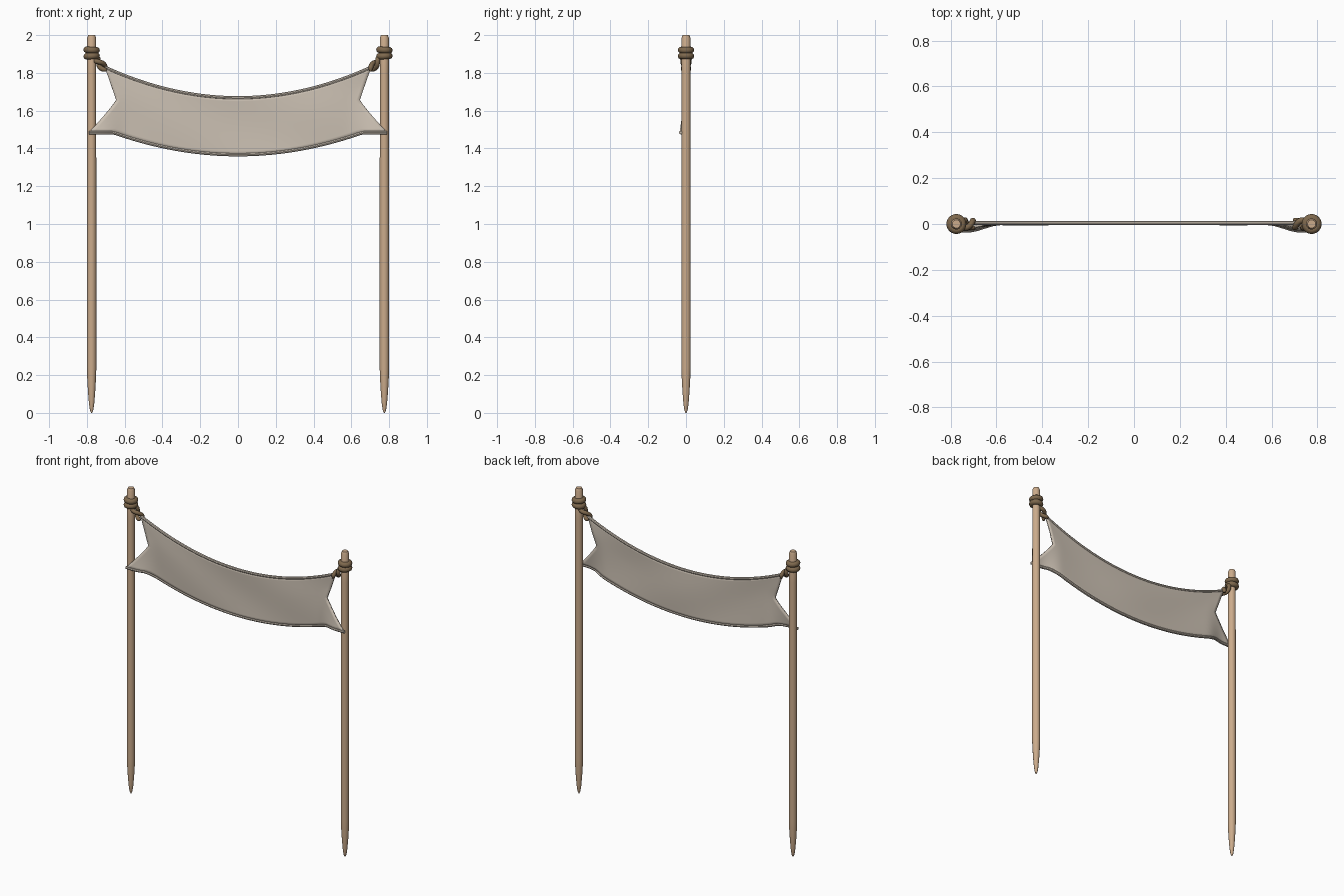
import bpy, bmesh, math
from mathutils import Vector

if "Cube" in bpy.data.objects:
    bpy.data.objects.remove(bpy.data.objects["Cube"])


def material(name, rgb):
    m = bpy.data.materials.new(name)
    m.diffuse_color = (*rgb, 1)
    m.use_nodes = True
    m.node_tree.nodes["Principled BSDF"].inputs["Base Color"].default_value = m.diffuse_color
    return m


WOOD = material("tan wood", (0.60, 0.41, 0.26))
CLOTH = material("pale canvas", (0.60, 0.53, 0.45))
ROPE = material("brown rope", (0.21, 0.14, 0.075))


def finish(name, bm, mat):
    bmesh.ops.recalc_face_normals(bm, faces=bm.faces)
    me = bpy.data.meshes.new(name)
    bm.to_mesh(me)
    bm.free()
    me.materials.append(mat)
    me.polygons.foreach_set("use_smooth", [True] * len(me.polygons))
    me.set_sharp_from_angle(angle=math.radians(40))
    ob = bpy.data.objects.new(name, me)
    bpy.context.collection.objects.link(ob)
    return ob


def tube(bm, pts, radii, sides=10, closed=False):
    """Sweep a circle along points."""
    pts = [Vector(p) for p in pts]
    n = len(pts)
    rings = []
    for i, p in enumerate(pts):
        a = pts[(i - 1) % n] if closed else pts[max(i - 1, 0)]
        b = pts[(i + 1) % n] if closed else pts[min(i + 1, n - 1)]
        t = (b - a).normalized()
        ref = Vector((0, 1, 0)) if abs(t.y) < 0.9 and not closed else Vector((0, 0, 1))
        s = t.cross(ref).normalized()
        w = t.cross(s)
        r = radii[i] if isinstance(radii, list) else radii
        rings.append([bm.verts.new(p + r * (math.cos(k * math.tau / sides) * s
                      + math.sin(k * math.tau / sides) * w)) for k in range(sides)])
    for i in range(n if closed else n - 1):
        A, B = rings[i], rings[(i + 1) % n]
        for k in range(sides):
            bm.faces.new((A[k], A[(k + 1) % sides], B[(k + 1) % sides], B[k]))
    if not closed:
        bm.faces.new(rings[0])
        bm.faces.new(rings[-1])


# Banner outline: v runs bottom to top, u from left to right
def banner_point(u, v):
    if v < 0.5:
        edge = 0.645 + 0.145 * (1 - 2 * v) ** 1.1
    else:
        edge = 0.645 + 0.06 * (2 * v - 1)
    x = u * edge
    bottom = min(1.367 + 0.27 * (u * 0.79) ** 2, 1.484)
    top = 1.668 + 0.33 * (u * 0.70) ** 2
    z = bottom + (top - bottom) * v
    # soft folds, with the lower corners drawn in front of the poles
    y = 0.004 + 0.005 * math.sin(7 * x + 5 * z) * math.sin(math.pi * v)
    f = min(max((abs(x) - 0.58) / 0.15, 0), 1)
    y -= 0.033 * f * f * (3 - 2 * f) * max(0, 1 - 1.4 * v)
    return Vector((x, y, z))


# Cloth sheet
NU, NV = 64, 16
bm = bmesh.new()
grid = [[bm.verts.new(banner_point(2 * i / NU - 1, j / NV)) for i in range(NU + 1)]
        for j in range(NV + 1)]
for j in range(NV):
    for i in range(NU):
        bm.faces.new((grid[j][i], grid[j][i + 1], grid[j + 1][i + 1], grid[j + 1][i]))
cloth = finish("banner_cloth", bm, CLOTH)
mod = cloth.modifiers.new("thickness", "SOLIDIFY")
mod.thickness = 0.010
mod.offset = 0

# Rolled hems on the upper and lower edges
for name, v in (("lower_hem", 0), ("upper_hem", 1)):
    bm = bmesh.new()
    tube(bm, [banner_point(2 * i / NU - 1, v) for i in range(NU + 1)], 0.009, 8)
    finish(name, bm, CLOTH)

# Pole profile: radius and height, sharpened foot and worn top
PROFILE = [(0.003, 0), (0.009, 0.015), (0.014, 0.05), (0.019, 0.11), (0.0235, 0.19),
           (0.025, 0.24), (0.025, 1.0), (0.024, 1.8), (0.024, 1.985), (0.018, 2.0)]

for side, s in (("left", -1), ("right", 1)):
    px = 0.775 * s
    bm = bmesh.new()
    tube(bm, [(px, 0, z) for r, z in PROFILE], [r for r, z in PROFILE], 14)
    finish(side + "_pole", bm, WOOD)

    # Rope coils around the pole
    bm = bmesh.new()
    for z, tilt in ((1.889, 0.06), (1.921, -0.06)):
        ring = []
        for k in range(24):
            a = k * math.tau / 24
            ring.append((px + 0.026 * math.cos(a), 0.026 * math.sin(a),
                         z + 0.026 * tilt * math.cos(a)))
        tube(bm, ring, 0.0175, 10, closed=True)
    finish(side + "_rope_coils", bm, ROPE)

    # Two twisted strands tying the banner corner to the pole
    start, end = Vector((0.757 * s, 0, 1.88)), Vector((0.698 * s, 0, 1.812))
    d = (end - start).normalized()
    across = d.cross(Vector((0, 1, 0)))
    bm = bmesh.new()
    for phase in (0, math.pi):
        path = []
        for k in range(21):
            t = k / 20
            a = phase + t * math.tau * 0.8
            path.append(start.lerp(end, t) + 0.013 * math.cos(a) * across
                        + Vector((0, 0.017 * math.sin(a), 0)))
        tube(bm, path, [0.013 * min(1, 0.55 + 0.15 * min(k, 20 - k)) for k in range(21)], 10)
    finish(side + "_rope_tie", bm, ROPE)
